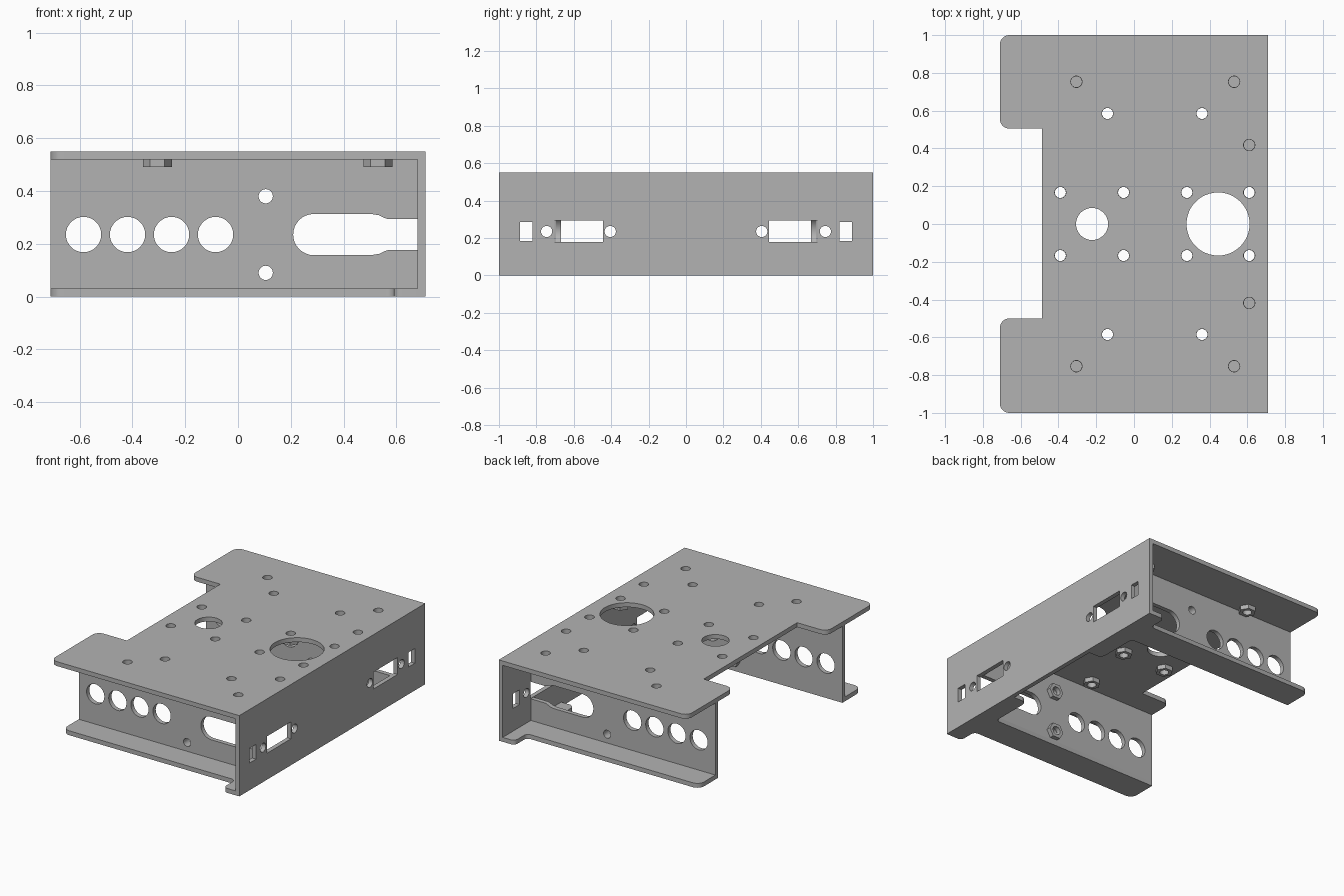
import bpy
import bmesh
from math import cos, sin, pi, radians
from mathutils import Matrix, Vector

cube = bpy.data.objects.get("Cube")
if cube:
    bpy.data.objects.remove(cube, do_unlink=True)

# Single bare-metal colour
metal = bpy.data.materials.new("grey_metal")
metal.use_nodes = True
GREY = (0.45, 0.45, 0.45, 1)
metal.diffuse_color = GREY
metal.node_tree.nodes["Principled BSDF"].inputs["Base Color"].default_value = GREY

T = 0.03            # sheet thickness
TOP = 0.55          # overall height
WEB = 0.683         # web centre distance from the middle
MID = 0.235         # height of the row of openings

# Local plate axes mapped to world axes
FLAT = Matrix.Identity(4)
FACING_Y = Matrix.Rotation(radians(90), 4, "X")
FACING_X = Matrix(((0, 0, 1, 0), (1, 0, 0, 0), (0, 1, 0, 0), (0, 0, 0, 1)))


def circle(x, y, r, n=32):
    return [(x + r * cos(2 * pi * i / n), y + r * sin(2 * pi * i / n)) for i in range(n)]


def box(x0, x1, y0, y1):
    return [(x0, y0), (x1, y0), (x1, y1), (x0, y1)]


def rounded(corners, steps=8):
    """Outline from (x, y, radius) right-angle corners."""
    out = []
    for i, (x, y, r) in enumerate(corners):
        p = Vector((x, y))
        if not r:
            out.append(tuple(p))
            continue
        a = (Vector(corners[i - 1][:2]) - p).normalized()
        b = (Vector(corners[(i + 1) % len(corners)][:2]) - p).normalized()
        for k in range(steps + 1):
            f = pi / 2 * (1 - k / steps)
            out.append(tuple(p + r * (a + b) - r * (a * cos(f) + b * sin(f))))
    return out


def plate(name, outlines, axes, centre, thickness=T):
    """Extruded sheet: first outline is the edge, the rest are holes."""
    curve = bpy.data.curves.new(name, "CURVE")
    curve.dimensions = "2D"
    curve.fill_mode = "BOTH"
    curve.extrude = thickness / 2
    for points in outlines:
        spline = curve.splines.new("POLY")
        spline.points.add(len(points) - 1)
        for sp, (x, y) in zip(spline.points, points):
            sp.co = (x, y, 0, 1)
        spline.use_cyclic_u = True
    temp = bpy.data.objects.new(name + "_profile", curve)
    bpy.context.collection.objects.link(temp)
    graph = bpy.context.evaluated_depsgraph_get()
    mesh = bpy.data.meshes.new_from_object(temp.evaluated_get(graph))
    bpy.data.objects.remove(temp, do_unlink=True)
    bpy.data.curves.remove(curve)

    bm = bmesh.new()
    bm.from_mesh(mesh)
    bmesh.ops.remove_doubles(bm, verts=bm.verts, dist=1e-5)
    bmesh.ops.recalc_face_normals(bm, faces=bm.faces)
    bm.to_mesh(mesh)
    bm.free()
    mesh.materials.clear()
    mesh.materials.append(metal)
    obj = bpy.data.objects.new(name, mesh)
    obj.matrix_world = Matrix.Translation(centre) @ axes
    bpy.context.collection.objects.link(obj)
    bpy.ops.object.select_all(action="DESELECT")
    obj.select_set(True)
    bpy.context.view_layer.objects.active = obj
    bpy.ops.object.shade_smooth_by_angle(angle=radians(30))
    return obj


def nut(name, x, y, axes, centre):
    plate(name, [circle(x, y, 0.055, 6), circle(x, y, 0.029, 24)], axes, centre)


# Top plate with notch, shaft openings and screw holes
half = [(-0.305, 0.753), (0.53, 0.753), (-0.14, 0.585), (0.36, 0.585), (0.61, 0.418),
        (-0.39, 0.167), (-0.055, 0.167), (0.28, 0.167), (0.61, 0.167)]
screws = [(x, s * y) for x, y in half for s in (1, -1)]
edge = rounded([(0.71, -1, 0), (0.71, 1, 0), (-0.71, 1, 0.05), (-0.71, 0.505, 0.05),
                (-0.487, 0.505, 0), (-0.487, -0.5, 0), (-0.71, -0.5, 0.05), (-0.71, -1, 0.05)])
plate("top_plate", [edge, circle(0.445, 0, 0.167, 48), circle(-0.222, 0, 0.085)]
      + [circle(x, y, 0.03, 24) for x, y in screws], FLAT, (0, 0, TOP - T / 2))
for i, (x, y) in enumerate(screws):
    nut(f"top_nut_{i + 1}", x, y, FLAT, (0, 0, TOP - T * 1.5))

# End plate with connector openings
openings = []
for s in (1, -1):
    openings += [circle(s * y, MID, 0.03, 24) for y in (0.405, 0.745)]
    openings += [box(s * 0.445, s * 0.704, 0.18, 0.295), box(s * 0.82, s * 0.888, 0.185, 0.285)]
plate("end_plate", [box(-1, 1, 0, TOP - T)] + openings, FACING_X, (0.695, 0, 0))

# Web outline: the keyhole slot opens into the end plate
upper = [(0.68, 0.058), (0.57, 0.058), (0.555, 0.063), (0.535, 0.073), (0.505, 0.078)]
bulb = [(0.287 - 0.078 * sin(pi * i / 16), 0.078 * cos(pi * i / 16)) for i in range(17)]
slot = upper + bulb + [(x, -z) for x, z in reversed(upper)]
web = [(0.68, TOP - T)] + [(x, z + MID) for x, z in slot] + [(0.68, T), (-0.71, T), (-0.71, TOP - T)]
bolt_heights = (0.38, 0.09)
web_holes = [circle(-0.585 + i / 6, MID, 0.067) for i in range(4)]
web_holes += [circle(0.105, z, 0.027, 24) for z in bolt_heights]

# Foot flange, joined to the tab under the end plate
foot = [(-0.71, 0.668, 0), (0.58, 0.668, 0.03), (0.58, 0.37, 0.04), (0.68, 0.37, 0),
        (0.68, 1, 0), (0.59, 1, 0.03), (0.59, 0.87, 0.03), (-0.71, 0.87, 0.05)]

# Side channels
for s, side in ((-1, "front"), (1, "back")):
    plate(f"{side}_web", [web] + web_holes, FACING_Y, (0, s * WEB, 0))
    plate(f"{side}_foot", [rounded([(x, s * y, r) for x, y, r in foot])], FLAT, (0, 0, T / 2))
    for z, level in zip(bolt_heights, ("upper", "lower")):
        nut(f"{side}_web_{level}_nut", 0.105, z, FACING_Y, (0, s * (WEB - T), 0))
